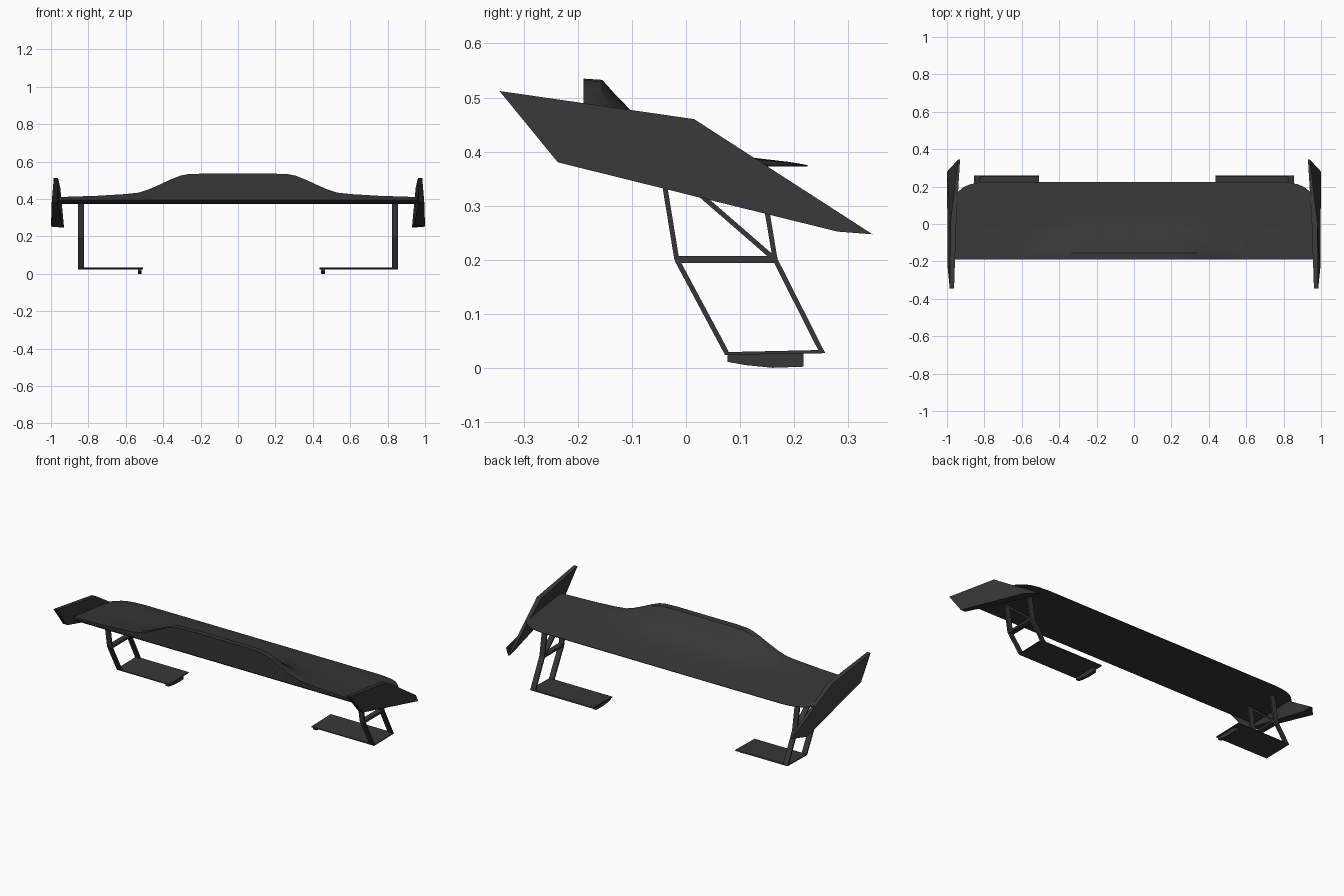
import bpy, bmesh
from mathutils import Vector

if "Cube" in bpy.data.objects:
    bpy.data.objects.remove(bpy.data.objects["Cube"])

black = bpy.data.materials.new("matte_black")
black.diffuse_color = (0.038, 0.038, 0.038, 1)
black.use_nodes = True
black.node_tree.nodes["Principled BSDF"].inputs["Base Color"].default_value = black.diffuse_color


def finish(name, bm, smooth=True):
    bmesh.ops.recalc_face_normals(bm, faces=bm.faces)
    me = bpy.data.meshes.new(name)
    bm.to_mesh(me)
    bm.free()
    me.materials.append(black)
    ob = bpy.data.objects.new(name, me)
    bpy.context.collection.objects.link(ob)
    if smooth:
        bpy.ops.object.select_all(action='DESELECT')
        ob.select_set(True)
        bpy.context.view_layer.objects.active = ob
        bpy.ops.object.shade_smooth_by_angle(angle=0.6)
    return ob


def loft(name, rings, smooth=True):
    """Skin closed rings of equal length and cap both ends."""
    bm = bmesh.new()
    rows = [[bm.verts.new(p) for p in r] for r in rings]
    n = len(rows[0])
    for a, b in zip(rows, rows[1:]):
        for i in range(n):
            j = (i + 1) % n
            bm.faces.new((a[i], a[j], b[j], b[i]))
    bm.faces.new(rows[0])
    bm.faces.new(rows[-1])
    return finish(name, bm, smooth)


def interp(x, pts):
    for (x0, y0), (x1, y1) in zip(pts, pts[1:]):
        if x <= x1:
            return y0 + (y1 - y0) * (x - x0) / (x1 - x0)
    return pts[-1][1]


# Main wing: section lofted along x, raised lip in the middle of the front edge
LIP = [(0, .535), (.2, .535), (.27, .532), (.31, .524), (.36, .504), (.42, .476),
       (.48, .450), (.53, .434), (.6, .426), (.75, .417), (.96, .41)]
REAR = [(0, .225), (.78, .225), (.84, .22), (.88, .211), (.91, .198), (.935, .178), (.96, .15)]
BUMP = [(-.19, 1), (-.155, 1), (-.13, .79), (-.1, .56), (-.075, .4), (-.05, .26),
        (-.02, .15), (.015, .07), (.06, .02), (.12, 0), (.225, 0)]
BASE = [(-.19, .41), (.12, .389), (.19, .381), (.225, .375)]


def section(x):
    lip, rear = interp(abs(x), LIP), interp(abs(x), REAR)
    ring = []
    for y, g in BUMP + [(.16, 0), (.19, 0)]:
        ring.append((y, interp(y, BASE) + (lip - .41) * g))
    ring.sort()
    ring += [(.225, .372), (-.165, .379), (-.187, .395)]
    # squeeze the rear half towards the rounded corner
    return [Vector((x, y * rear / .225 if y > 0 else y, z)) for y, z in ring]


xs = sorted({round(s * v, 4) for s in (-1, 1) for v in
             [0, .1, .2, .24, .27, .29, .31, .335, .36, .39, .42, .45, .48, .505, .53, .56,
              .6, .67, .75, .78, .81, .84, .86, .88, .895, .91, .923, .935, .95, .96]})
loft("main_wing", [section(x) for x in xs])

# End plates: leaning five-sided blades, (y, z, outer x, inner x)
PLATE = [(-.345, .512, .985, .962), (.015, .46, .98, .95), (.345, .247, .94, .93),
         (.28, .252, 1.0, .94), (-.237, .38, .996, .966)]
for s, side in ((1, "right"), (-1, "left")):
    loft(side + "_end_plate", [[(s * xo, y, z) for y, z, xo, xi in PLATE],
                               [(s * xi, y, z) for y, z, xo, xi in PLATE]])


def prism(name, outline, x0, x1):
    """Extrude a (y, z) outline from x0 to x1."""
    return loft(name, [[(x, y, z) for y, z in outline] for x in (x0, x1)], False)


def bar(name, a, b, x0, x1, w=.009):
    a, b = Vector(a), Vector(b)
    d = (b - a).normalized()
    n = Vector((-d.y, d.x)) * w / 2
    prism(name, [a + n, b + n, b - n, a - n], x0, x1)


# Support frames with feet; the two feet differ in length
FT, FM, FB = (-.047, .384), (-.017, .2), (.075, .028)
RT, RM, RB = (.134, .384), (.165, .2), (.252, .028)
BARS = {"front_upper_strut": (FT, FM), "front_lower_strut": (FM, FB),
        "rear_upper_strut": (RT, RM), "rear_lower_strut": (RM, RB),
        "cross_brace": (FM, RM), "diagonal_brace": (FT, RM)}
for s, side, inner in ((1, "right", .437), (-1, "left", .507)):
    for part, (a, b) in BARS.items():
        bar(f"{side}_{part}", a, b, s * .823, s * .855, .013 if part == "cross_brace" else .009)
    # thin foot plate and the small fin under its inner end
    prism(side + "_foot_plate", [(.071, .024), (.258, .027), (.255, .033), (.073, .029)],
          s * inner, s * .855)
    prism(side + "_foot_fin", [(.077, .026), (.077, .011), (.11, .005), (.16, 0), (.217, .002), (.217, .027)],
          s * (inner + .008), s * (inner + .028))
